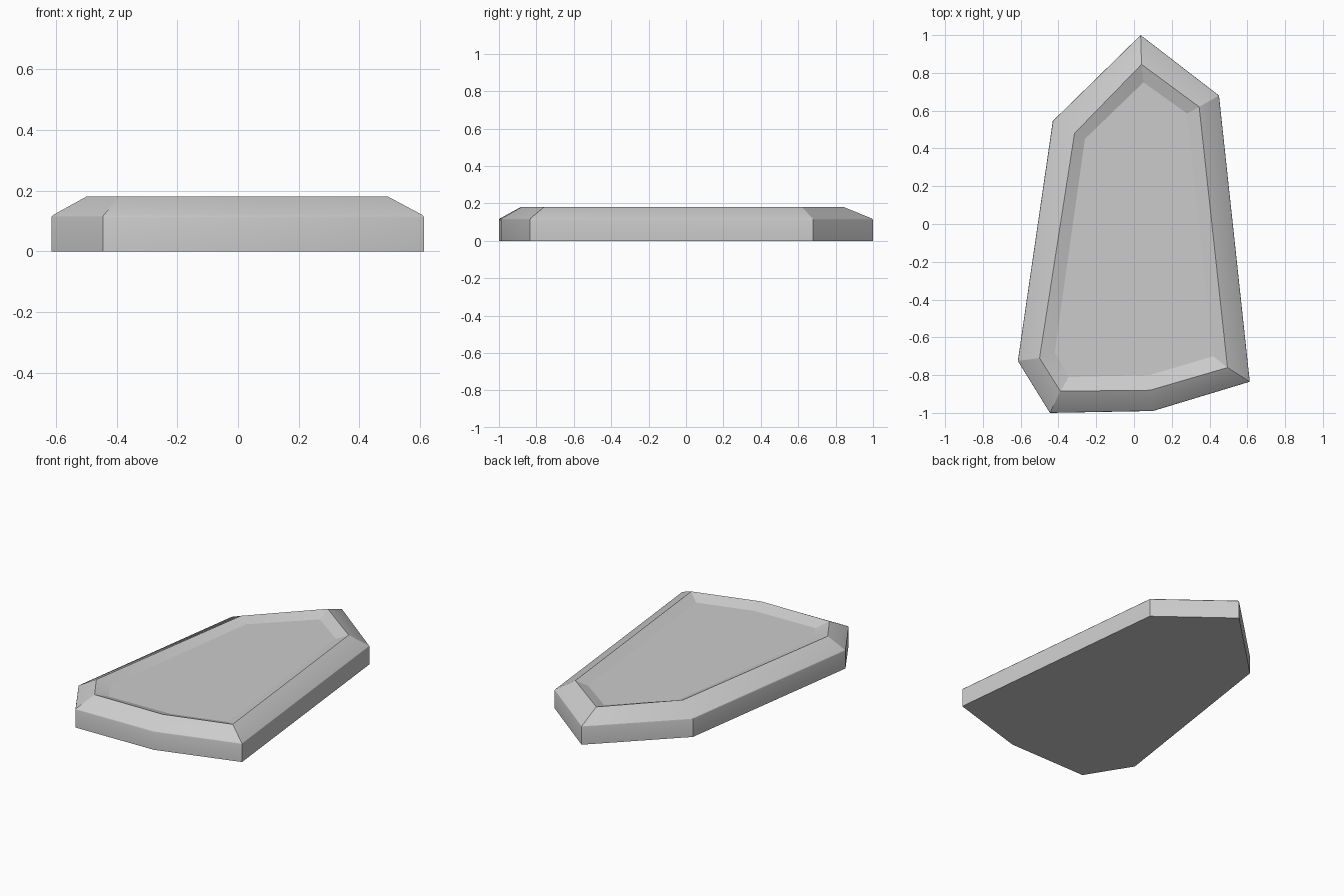
import bpy
import bmesh

if "Cube" in bpy.data.objects:
    bpy.data.objects.remove(bpy.data.objects["Cube"])

# Seven-sided plan outlines: outer wall, raised rim, recessed floor
outer = [(0.035, 1.0), (0.45, 0.68), (0.613, -0.835), (0.10, -0.99),
         (-0.445, -1.0), (-0.615, -0.725), (-0.43, 0.545)]
rim = [(0.04, 0.845), (0.345, 0.62), (0.495, -0.76), (0.085, -0.88),
       (-0.39, -0.885), (-0.50, -0.71), (-0.315, 0.48)]
floor = [(0.05, 0.75), (0.28, 0.585), (0.42, -0.70), (0.08, -0.80),
         (-0.345, -0.81), (-0.42, -0.68), (-0.26, 0.45)]

bm = bmesh.new()
rings = [[bm.verts.new((x, y, z)) for x, y in pts]
         for pts, z in ((outer, 0), (outer, 0.117), (rim, 0.18), (floor, 0.152))]

# Skin the rings, then cap the underside and the recessed floor
for low, high in zip(rings, rings[1:]):
    for i in range(len(low)):
        j = (i + 1) % len(low)
        bm.faces.new((low[i], low[j], high[j], high[i]))
bm.faces.new(rings[0])
bm.faces.new(rings[-1])
bmesh.ops.recalc_face_normals(bm, faces=bm.faces)

# Slightly soften the shoulder edge
shoulder = set(rings[1])
edges = [e for e in bm.edges if all(v in shoulder for v in e.verts)]
bmesh.ops.bevel(bm, geom=edges, offset=0.006, segments=2, profile=0.5,
                affect='EDGES')

mesh = bpy.data.meshes.new("stone_slab")
bm.to_mesh(mesh)
bm.free()
slab = bpy.data.objects.new("stone_slab", mesh)
bpy.context.collection.objects.link(slab)
bpy.context.view_layer.objects.active = slab
slab.select_set(True)
bpy.ops.object.shade_smooth_by_angle(angle=0.3)
